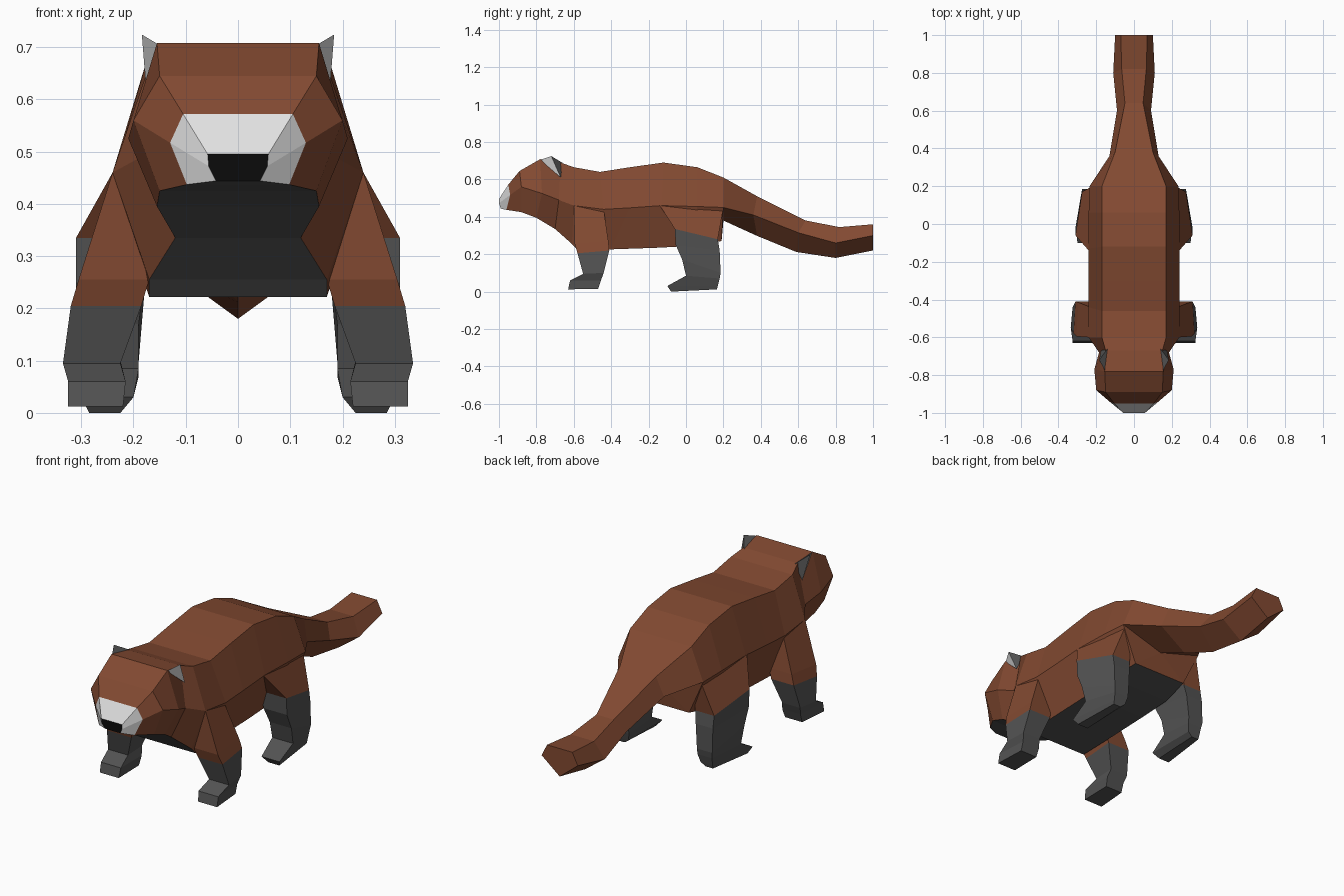
import bpy, bmesh

if "Cube" in bpy.data.objects:
    bpy.data.objects.remove(bpy.data.objects["Cube"])


def material(name, r, g, b):
    m = bpy.data.materials.new(name)
    m.diffuse_color = (r, g, b, 1)
    m.use_nodes = True
    m.node_tree.nodes["Principled BSDF"].inputs["Base Color"].default_value = m.diffuse_color
    return m


BROWN = material("rust_fur", 0.225, 0.068, 0.031)
GREY = material("charcoal_fur", 0.085, 0.085, 0.085)
WHITE = material("white_muzzle", 0.75, 0.75, 0.75)
BLACK = material("black_nose", 0.004, 0.004, 0.004)
MATS = [BROWN, GREY, WHITE, BLACK]


def finish(name, bm, mirror=False):
    mesh = bpy.data.meshes.new(name)
    bm.to_mesh(mesh)
    bm.free()
    for m in MATS:
        mesh.materials.append(m)
    ob = bpy.data.objects.new(name, mesh)
    bpy.context.collection.objects.link(ob)
    if mirror:
        ob.modifiers.new("mirror", 'MIRROR').use_mirror_merge = False
    return ob


def tube(name, rings, colour, front=None, back=None):
    """Six-sided loft; each ring holds (y, half width, z) for top, side, bottom."""
    bm = bmesh.new()
    loops = []
    for ring in rings:
        pts = [(w, y, z) for y, w, z in ring]
        pts += [(-x, y, z) for x, y, z in reversed(pts)]
        loops.append([bm.verts.new(p) for p in pts])
    for k, (a, b) in enumerate(zip(loops, loops[1:])):
        for i in range(6):
            j = (i + 1) % 6
            f = bm.faces.new((a[i], a[j], b[j], b[i]))
            f.material_index = colour(k, i)
    if front is not None:
        bm.faces.new(loops[0][::-1]).material_index = front
    if back is not None:
        bm.faces.new(loops[-1]).material_index = back
    bmesh.ops.remove_doubles(bm, verts=bm.verts, dist=0.0005)
    return finish(name, bm)


# Shared rings where head, torso and tail meet
neck = ((-0.60, 0.17, 0.665), (-0.60, 0.24, 0.46), (-0.61, 0.17, 0.255))
rump = ((0.20, 0.17, 0.61), (0.20, 0.235, 0.45), (0.19, 0.15, 0.27))

# Head: white muzzle first, charcoal throat underneath, black nose cap
head = [
    ((-1.0, 0.058, 0.495), (-1.0, 0.056, 0.472), (-0.99, 0.042, 0.444)),
    ((-0.95, 0.105, 0.572), (-0.94, 0.13, 0.517), (-0.96, 0.098, 0.437)),
    ((-0.89, 0.15, 0.645), (-0.88, 0.20, 0.56), (-0.88, 0.15, 0.425)),
    ((-0.78, 0.155, 0.708), (-0.77, 0.21, 0.525), (-0.80, 0.155, 0.395)),
    ((-0.67, 0.15, 0.69), (-0.68, 0.185, 0.49), (-0.70, 0.12, 0.335)),
    neck,
]
tube("head", head, lambda k, i: 1 if i == 2 else (2 if k == 0 else 0), front=3)

# Torso with charcoal belly
torso = [
    neck,
    ((-0.46, 0.17, 0.64), (-0.44, 0.24, 0.44), (-0.58, 0.17, 0.222)),
    ((-0.30, 0.17, 0.665), (-0.30, 0.24, 0.448), (-0.40, 0.17, 0.226)),
    ((-0.12, 0.17, 0.69), (-0.13, 0.24, 0.46), (-0.14, 0.17, 0.235)),
    ((0.06, 0.17, 0.665), (0.06, 0.24, 0.455), (0.04, 0.17, 0.245)),
    rump,
]
tube("torso", torso, lambda k, i: 1 if i == 2 else 0)

# Tail: five-sided, with a ridge along its underside
tail = [
    rump,
    (rump[0], rump[1], (0.20, 0.0, 0.38)),
    ((0.38, 0.10, 0.51), (0.36, 0.13, 0.41), (0.38, 0.0, 0.298)),
    ((0.64, 0.048, 0.38), (0.60, 0.09, 0.315), (0.59, 0.0, 0.212)),
    ((0.82, 0.065, 0.345), (0.80, 0.11, 0.26), (0.80, 0.0, 0.18)),
    ((1.0, 0.07, 0.36), (1.0, 0.10, 0.30), (1.0, 0.0, 0.22)),
]
tube("tail", tail, lambda k, i: 0, back=0)


def leg(name, rings, dark_from, chamfer):
    """Four-sided loft downwards; ring = (z front, z back, y front, y back, x in, x out)."""
    bm = bmesh.new()
    loops = []
    for zf, zb, yf, yb, xi, xo in rings:
        c = min(chamfer, (xo - xi) / 3)
        pts = [(xi, yf, zf), (xo, yf, zf), (xo - c, yb, zb), (xi, yb, zb)]
        loops.append([bm.verts.new(p) for p in pts])
    for k, (a, b) in enumerate(zip(loops, loops[1:])):
        for i in range(4):
            j = (i + 1) % 4
            f = bm.faces.new((a[i], a[j], b[j], b[i]))
            f.material_index = 1 if k >= dark_from else 0
    bm.faces.new(loops[0])
    bm.faces.new(loops[-1]).material_index = 1
    bmesh.ops.recalc_face_normals(bm, faces=bm.faces)
    return finish(name, bm, mirror=True)


# Front legs: rust shoulder, charcoal shin and stepped paw
leg("front_legs", [
    (0.46, 0.44, -0.60, -0.44, 0.20, 0.24),
    (0.255, 0.27, -0.595, -0.415, 0.17, 0.305),
    (0.205, 0.22, -0.58, -0.41, 0.185, 0.32),
    (0.095, 0.10, -0.55, -0.44, 0.225, 0.335),
    (0.06, 0.06, -0.62, -0.455, 0.215, 0.325),
    (0.012, 0.015, -0.63, -0.47, 0.22, 0.325),
], 2, 0.01)

# Hind legs: rust thigh, charcoal shank and long paw
leg("hind_legs", [
    (0.46, 0.45, -0.14, 0.20, 0.18, 0.24),
    (0.335, 0.28, -0.06, 0.17, 0.17, 0.31),
    (0.25, 0.22, -0.055, 0.18, 0.18, 0.31),
    (0.17, 0.10, -0.02, 0.185, 0.19, 0.31),
    (0.085, 0.07, 0.0, 0.18, 0.19, 0.305),
    (0.03, 0.03, -0.10, 0.17, 0.20, 0.30),
    (0.0, 0.012, -0.08, 0.165, 0.225, 0.285),
], 1, 0.035)

# Ears: small pyramids, white outside and charcoal behind
bm = bmesh.new()
a, b, c, tip = [bm.verts.new(p) for p in (
    (0.152, -0.78, 0.705), (0.14, -0.66, 0.688), (0.175, -0.67, 0.61), (0.184, -0.72, 0.724))]
for verts, mat in (((a, c, tip), 2), ((b, c, tip), 1), ((a, b, tip), 1), ((a, b, c), 0)):
    bm.faces.new(verts).material_index = mat
bmesh.ops.recalc_face_normals(bm, faces=bm.faces)
finish("ears", bm, mirror=True)
